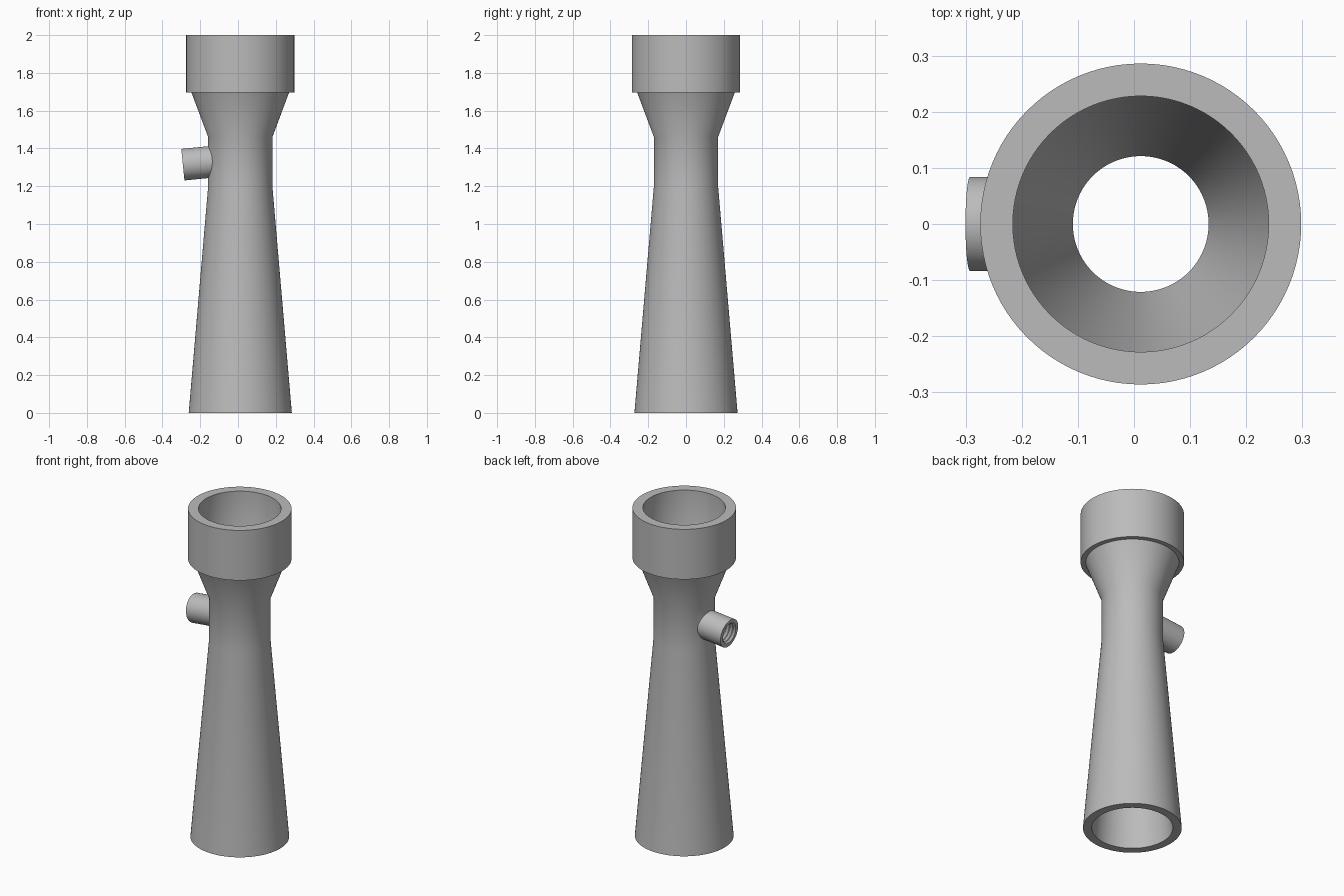
import bpy, bmesh, math
from mathutils import Matrix, Vector

if "Cube" in bpy.data.objects:
    bpy.data.objects.remove(bpy.data.objects["Cube"], do_unlink=True)

AXIS_X = 0.012
GREY = (0.5, 0.5, 0.5, 1)

metal = bpy.data.materials.new("plain grey")
metal.use_nodes = True
metal.diffuse_color = GREY
metal.node_tree.nodes["Principled BSDF"].inputs["Base Color"].default_value = GREY


def lathe(name, profile, matrix, segments=96):
    """Spin a closed (radius, height) loop around z; points on the axis are merged."""
    bm = bmesh.new()
    verts = [bm.verts.new((r, 0, z)) for r, z in profile]
    edges = [bm.edges.new((a, b)) for a, b in zip(verts, verts[1:] + verts[:1])]
    bmesh.ops.spin(bm, geom=verts + edges, cent=(0, 0, 0), axis=(0, 0, 1),
                   angle=math.tau, steps=segments, use_merge=True)
    bmesh.ops.remove_doubles(bm, verts=bm.verts, dist=1e-5)
    bmesh.ops.dissolve_degenerate(bm, edges=bm.edges, dist=1e-6)
    bmesh.ops.recalc_face_normals(bm, faces=bm.faces)
    bm.transform(matrix)
    mesh = bpy.data.meshes.new(name)
    bm.to_mesh(mesh)
    bm.free()
    mesh.materials.append(metal)
    obj = bpy.data.objects.new(name, mesh)
    bpy.context.collection.objects.link(obj)
    return obj


def combine(target, other, operation):
    """Apply a boolean, then drop the helper."""
    mod = target.modifiers.new(operation, 'BOOLEAN')
    mod.operation, mod.solver, mod.object = operation, 'EXACT', other
    bpy.context.view_layer.objects.active = target
    bpy.ops.object.modifier_apply(modifier=mod.name)
    bpy.data.objects.remove(other, do_unlink=True)


# Hollow body: flared tail, throat, inlet cone and socket collar
body = lathe("venturi_body", [
    (0.273, 0), (0.17, 1.2), (0.17, 1.46), (0.258, 1.695), (0.286, 1.695),
    (0.286, 2), (0.228, 2), (0.228, 1.695), (0.121, 1.46), (0.121, 1.2),
    (0.224, 0)], Matrix.Translation((AXIS_X, 0, 0)))

# Side port, tilted slightly downwards; local z runs outwards from the mouth
outward = Vector((-1, 0, -0.1)).normalized()
port_frame = (Matrix.Translation((-0.292, 0, 1.314))
              @ outward.to_track_quat('Z', 'Y').to_matrix().to_4x4())
port = lathe("side_port", [(0, -0.17), (0.084, -0.17), (0.084, 0), (0, 0)],
             port_frame, 64)
combine(body, port, 'UNION')

# Threaded bore through the port into the throat
pitch, turns = 0.022, 6
thread = [(0, 0.02), (0.062, 0.02)]
for i in range(turns):
    thread += [(0.062, -i * pitch), (0.052, -(i + 0.5) * pitch)]
thread += [(0.05, -turns * pitch), (0.05, -0.25), (0, -0.25)]
combine(body, lathe("bore_cutter", thread, port_frame, 48), 'DIFFERENCE')

# Smooth walls with crisp rims
bpy.ops.object.select_all(action='DESELECT')
body.select_set(True)
bpy.context.view_layer.objects.active = body
bpy.ops.object.shade_smooth_by_angle(angle=math.radians(30))
